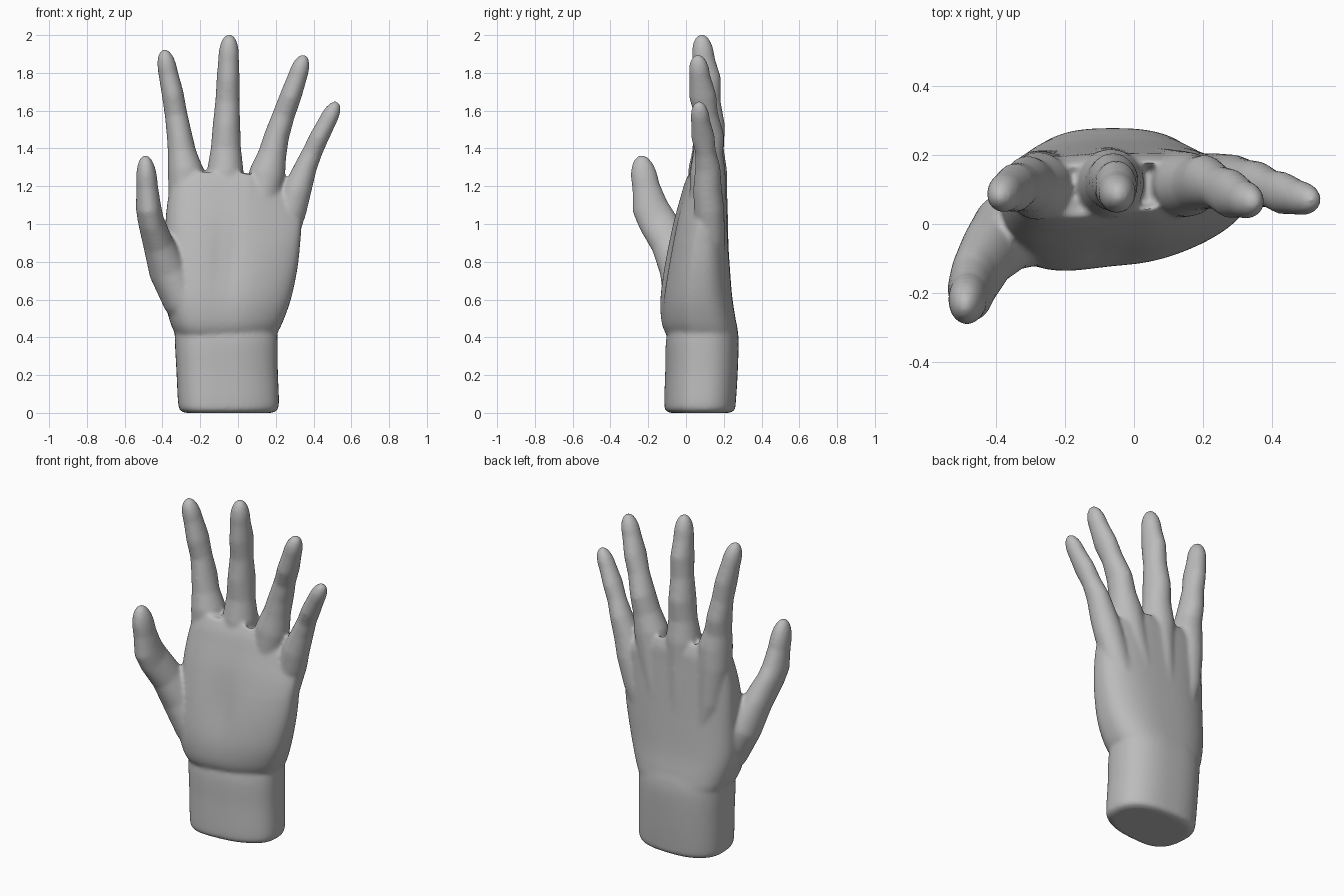
import bpy, bmesh, math
from mathutils import Vector

cube = bpy.data.objects.get("Cube")
if cube:
    bpy.data.objects.remove(cube, do_unlink=True)

SIDES = 56
bm = bmesh.new()


def bridge(rings):
    """Skin a list of point rings and close both ends."""
    loops = [[bm.verts.new(p) for p in ring] for ring in rings]
    for a, b in zip(loops, loops[1:]):
        for i in range(SIDES):
            j = (i + 1) % SIDES
            bm.faces.new((a[i], a[j], b[j], b[i]))
    bm.faces.new(loops[0][::-1])
    bm.faces.new(loops[-1])


def spow(v, e):
    return math.copysign(abs(v) ** e, v)


def catmull(rows, steps):
    """Smoothly resample rows of numbers."""
    rows = [Vector(r) for r in rows]
    out = []
    for i in range(len(rows) - 1):
        p0, p1, p2 = rows[max(i - 1, 0)], rows[i], rows[i + 1]
        p3 = rows[min(i + 2, len(rows) - 1)]
        for s in range(steps):
            t = s / steps
            out.append(p1 + 0.5 * t * (p2 - p0 + t * (2 * p0 - 5 * p1 + 4 * p2 - p3
                       + t * (3 * (p1 - p2) + p3 - p0))))
    return out + [rows[-1]]


def body(rows, back_power, slant):
    """Wrist and palm: z, left, right, front, back of each section."""
    rings = []
    for z, x0, x1, y0, y1 in rows:
        cx, hx, ring = (x0 + x1) / 2, (x1 - x0) / 2, []
        cy = y0 * 0.45 + y1 * 0.55
        hollow = 0.018 * math.exp(-((z - 0.8) / 0.2) ** 2)
        for i in range(SIDES):
            a = math.tau * i / SIDES
            c, s = math.cos(a), math.sin(a)
            x = cx + hx * spow(c, 0.75)
            if s > 0:
                y = cy + (y1 - cy) * spow(s, back_power)
            else:      # the little finger side is thinner, the middle is hollow
                y = cy + (cy - y0) * spow(s, 0.7) - slant * s * c
                y += hollow * math.exp(-((x + 0.06) / 0.08) ** 2)
            drop = max(0, z - 0.9) / 0.38 * 0.5 * max(0, x - 0.06)
            ring.append((x, y, z - drop))
        rings.append(ring)
    bridge(rings)


def digit(points):
    """Finger: x, y, z, half width, half depth; the last point is the tip."""
    rows = [Vector(p) for p in points]
    a, b = rows[-2], rows[-1]
    path = rows[:-1]
    for t in (0.2, 0.4, 0.6, 0.75, 0.87, 0.95, 0.99):
        p = a.lerp(b, t)
        k = (1 - t ** 2.4) ** 0.5
        p[3], p[4] = a[3] * k, a[4] * k
        path.append(p)
    centres = [Vector(p[:3]) for p in path]
    rings = []
    for i, p in enumerate(path):
        d = (centres[min(i + 1, len(path) - 1)] - centres[max(i - 1, 0)]).normalized()
        side = Vector((0, 1, 0)).cross(d).normalized()
        depth = d.cross(side)
        rings.append([centres[i] + side * p[3] * math.cos(math.tau * k / SIDES)
                      + depth * p[4] * math.sin(math.tau * k / SIDES) for k in range(SIDES)])
    bridge(rings)


# Wrist
wrist = [(0, -.28, .18, -.08, .23), (.015, -.308, .208, -.105, .257),
         (.06, -.318, .217, -.110, .264), (.22, -.326, .211, -.105, .274),
         (.40, -.335, .209, -.099, .278), (.50, -.33, .2, -.06, .262)]
body(catmull(wrist, 4), 0.95, 0.04)

# Palm
palm = [(.38, -.30, .18, -.06, .25), (.43, -.338, .212, -.102, .27),
        (.50, -.365, .245, -.122, .262), (.62, -.39, .285, -.124, .244),
        (.80, -.39, .32, -.098, .23), (1.0, -.385, .335, -.055, .217),
        (1.14, -.37, .335, -.015, .208), (1.22, -.35, .33, .01, .202),
        (1.28, -.32, .31, .04, .18)]
body(catmull(palm, 4), 0.85, 0.06)

# Fingers, each starting as a knuckle ridge inside the back of the palm
digit([(-.17, .15, .55, .05, .06), (-.265, .135, .95, .075, .08), (-.277, .112, 1.16, .092, .102),
       (-.278, .11, 1.29, .093, .098), (-.297, .112, 1.38, .075, .08), (-.31, .119, 1.47, .067, .08),
       (-.328, .115, 1.58, .06, .064), (-.346, .105, 1.69, .058, .072),
       (-.37, .095, 1.8, .052, .058), (-.393, .075, 1.925, 0, 0)])
digit([(-.09, .17, .55, .05, .06), (-.075, .14, .95, .075, .085), (-.07, .114, 1.16, .093, .105),
       (-.067, .118, 1.28, .097, .1), (-.064, .12, 1.4, .08, .08), (-.061, .122, 1.52, .073, .085),
       (-.056, .115, 1.65, .064, .068), (-.052, .108, 1.77, .061, .077),
       (-.05, .093, 1.87, .055, .06), (-.045, .08, 2.005, 0, 0)])
digit([(.0, .17, .55, .05, .06), (.085, .14, .95, .075, .08), (.13, .116, 1.14, .092, .098),
       (.155, .115, 1.27, .096, .094), (.182, .117, 1.37, .075, .08), (.206, .122, 1.47, .066, .079),
       (.243, .107, 1.58, .059, .063), (.28, .088, 1.68, .057, .072),
       (.315, .073, 1.78, .051, .056), (.353, .06, 1.897, 0, 0)])
digit([(.08, .14, .55, .05, .06), (.235, .13, .93, .08, .076), (.283, .122, 1.08, .082, .08),
       (.313, .114, 1.18, .076, .076), (.358, .115, 1.3, .06, .067), (.393, .104, 1.38, .053, .055),
       (.43, .09, 1.46, .051, .062), (.474, .077, 1.545, .047, .051),
       (.527, .067, 1.648, 0, 0)])

# Thumb with the muscle at its base
digit([(-.2, .02, .46, .09, .10), (-.29, .0, .60, .11, .12), (-.37, -.025, .76, .105, .115),
       (-.424, -.085, .90, .08, .102), (-.462, -.155, 1.02, .069, .102),
       (-.474, -.19, 1.09, .067, .096), (-.481, -.212, 1.2, .057, .073),
       (-.492, -.242, 1.365, 0, 0)])

bmesh.ops.recalc_face_normals(bm, faces=bm.faces)
mesh = bpy.data.meshes.new("hand")
bm.to_mesh(mesh)
bm.free()
hand = bpy.data.objects.new("hand", mesh)
bpy.context.collection.objects.link(hand)

# Skin colour
grey = bpy.data.materials.new("plain grey")
grey.use_nodes = True
colour = (0.5, 0.5, 0.5, 1)
grey.diffuse_color = colour
grey.node_tree.nodes["Principled BSDF"].inputs["Base Color"].default_value = colour
mesh.materials.append(grey)

# Merge the parts into one skin and soften the joins
remesh = hand.modifiers.new("merge", "REMESH")
remesh.mode = "VOXEL"
remesh.voxel_size = 0.01
remesh.use_smooth_shade = True
soften = hand.modifiers.new("soften", "SMOOTH")
soften.factor = 0.5
soften.iterations = 12
bpy.context.view_layer.objects.active = hand
hand.select_set(True)
for name in ("merge", "soften"):
    bpy.ops.object.modifier_apply(modifier=name)
bpy.ops.object.shade_smooth_by_angle(angle=math.radians(50))
